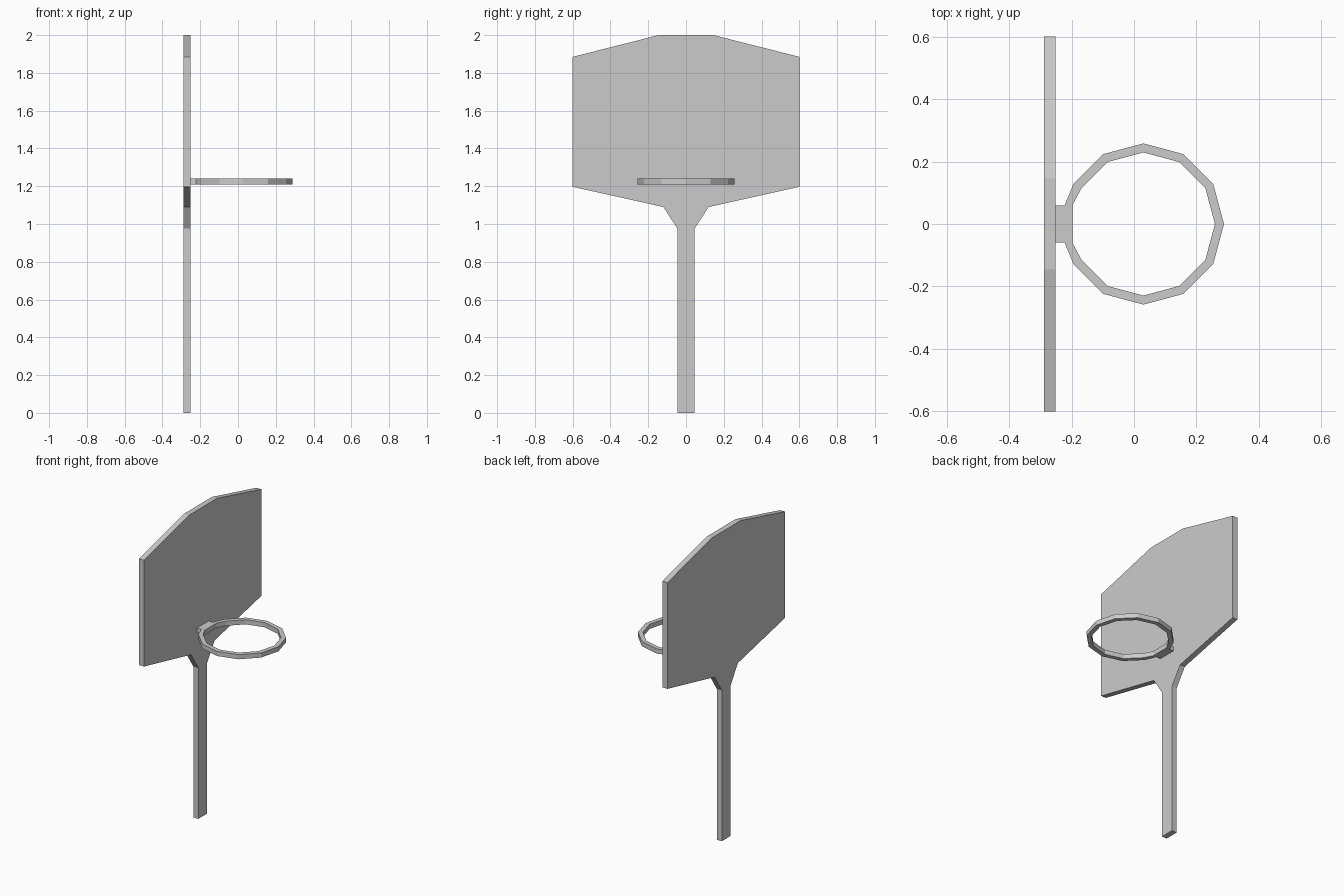
import bpy, bmesh, math
from mathutils import Vector

if "Cube" in bpy.data.objects:
    bpy.data.objects.remove(bpy.data.objects["Cube"])


def extruded(name, faces, offset):
    """Make a solid from flat polygons sharing points, pushed along offset."""
    bm = bmesh.new()
    verts = {}

    def vert(p):
        key = tuple(round(c, 5) for c in p)
        if key not in verts:
            verts[key] = bm.verts.new(key)
        return verts[key]

    flat = [bm.faces.new([vert(p) for p in f]) for f in faces]
    res = bmesh.ops.extrude_face_region(bm, geom=flat, use_keep_orig=True)
    moved = [g for g in res["geom"] if isinstance(g, bmesh.types.BMVert)]
    bmesh.ops.translate(bm, verts=moved, vec=Vector(offset))
    bmesh.ops.recalc_face_normals(bm, faces=bm.faces)
    mesh = bpy.data.meshes.new(name)
    bm.to_mesh(mesh)
    bm.free()
    obj = bpy.data.objects.new(name, mesh)
    bpy.context.collection.objects.link(obj)
    return obj


BACK, FRONT = -0.288, -0.252

# Pole, flared neck and backboard: one mirrored outline
half = [(0.045, 0), (0.045, 0.975), (0.12, 1.09),
        (0.6, 1.197), (0.6, 1.885), (0.145, 2.0)]
outline = half + [(-y, z) for y, z in reversed(half)]
extruded("backboard_and_pole", [[(BACK, y, z) for y, z in outline]],
         (FRONT - BACK, 0, 0))

# Hoop: twelve-sided ring, opened at the back and joined to a flat bracket
CX, R_OUT, R_IN, Z, H = 0.03, 0.258, 0.229, 1.21, 0.03
pairs = [((-0.222, -0.06, Z), (-0.197, -0.06, Z))]
for deg in range(-150, 151, 30):
    c, s = math.cos(math.radians(deg)), math.sin(math.radians(deg))
    pairs.append(tuple((CX + r * c, r * s, Z) for r in (R_OUT, R_IN)))
pairs.append(((-0.222, 0.06, Z), (-0.197, 0.06, Z)))

faces = [[a[0], b[0], b[1], a[1]] for a, b in zip(pairs, pairs[1:])]
faces.append([(FRONT, 0.06, Z), *pairs[-1], *reversed(pairs[0]), (FRONT, -0.06, Z)])
extruded("hoop", faces, (0, 0, H))
